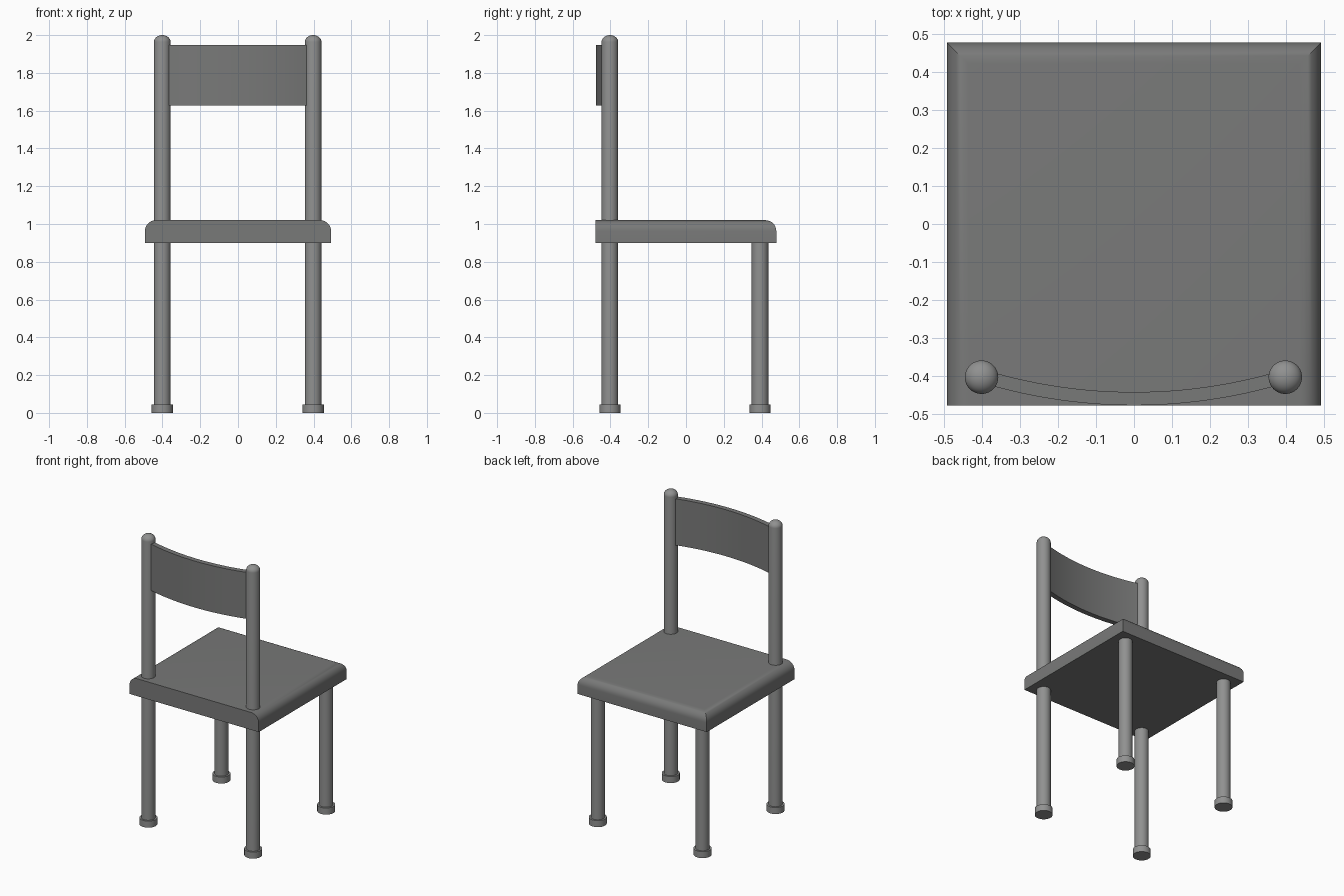
import bpy, bmesh
from math import sin, cos, pi, asin

if "Cube" in bpy.data.objects:
    bpy.data.objects.remove(bpy.data.objects["Cube"])


def paint(name, grey):
    mat = bpy.data.materials.new(name)
    mat.diffuse_color = (grey, grey * 1.01, grey, 1)
    mat.use_nodes = True
    mat.node_tree.nodes["Principled BSDF"].inputs["Base Color"].default_value = mat.diffuse_color
    return mat


PANEL = paint("dark_panel", 0.19)
METAL = paint("grey_metal", 0.28)


def finish(name, bm, mat):
    bmesh.ops.recalc_face_normals(bm, faces=bm.faces)
    mesh = bpy.data.meshes.new(name)
    bm.to_mesh(mesh)
    bm.free()
    mesh.materials.append(mat)
    ob = bpy.data.objects.new(name, mesh)
    bpy.context.collection.objects.link(ob)
    bpy.ops.object.select_all(action='DESELECT')
    ob.select_set(True)
    bpy.context.view_layer.objects.active = ob
    bpy.ops.object.shade_smooth_by_angle(angle=pi / 6)
    return ob


def lathe(name, profile, x, y, sides=40):
    """Stack rings of (radius, z) around a vertical axis and cap both ends."""
    bm = bmesh.new()
    rings = [[bm.verts.new((x + r * cos(2 * pi * i / sides), y + r * sin(2 * pi * i / sides), z))
              for i in range(sides)] for r, z in profile]
    for a, b in zip(rings, rings[1:]):
        for i in range(sides):
            j = (i + 1) % sides
            bm.faces.new((a[i], a[j], b[j], b[i]))
    bm.faces.new(rings[0])
    bm.faces.new(rings[-1])
    return finish(name, bm, METAL)


# Seat: slab with rounded top edges on the +y side and both flanks
W, D, Z0, Z1 = 0.4925, 0.478, 0.90, 1.02
bm = bmesh.new()
bmesh.ops.create_cube(bm, size=1)
for v in bm.verts:
    v.co = (v.co.x * 2 * W, v.co.y * 2 * D, Z0 if v.co.z < 0 else Z1)
top_edges = [e for e in bm.edges if all(v.co.z > 1 for v in e.verts)
             and not all(v.co.y < 0 for v in e.verts)]
bmesh.ops.bevel(bm, geom=top_edges, offset=0.057, offset_type='OFFSET',
                segments=8, profile=0.5, affect='EDGES')
finish("seat", bm, PANEL)

# Posts, short legs and feet
R, DOME = 0.044, 0.036
BACK_Y, FRONT_Y = -0.403, 0.392
dome = [(R * cos(t), 2 - DOME + DOME * sin(t)) for t in [pi / 2 * i / 10 for i in range(10)]]
dome.append((0.002, 2.0))
for side, x in (("left", -0.401), ("right", 0.398)):
    lathe(f"back_post_{side}", [(R, 0.02)] + dome, x, BACK_Y)
    lathe(f"seat_leg_{side}", [(R, 0.02), (R, 0.91)], x, FRONT_Y)
    for place, y in (("back", BACK_Y), ("front", FRONT_Y)):
        lathe(f"foot_{place}_{side}", [(0.056, 0), (0.056, 0.045)], x, y)

# Backrest: curved panel between the posts
RO, TH, CY, N = 1.39, 0.035, 0.913, 24
half = asin(0.38 / (RO - TH / 2))
angles = [-half + 2 * half * i / N for i in range(N + 1)]
outline = [(RO * sin(a), CY - RO * cos(a)) for a in angles]
outline += [((RO - TH) * sin(a), CY - (RO - TH) * cos(a)) for a in reversed(angles)]
bm = bmesh.new()
face = bm.faces.new([bm.verts.new((x, y, 1.628)) for x, y in outline])
ext = bmesh.ops.extrude_face_region(bm, geom=[face], use_keep_orig=True)
bmesh.ops.translate(bm, vec=(0, 0, 0.32),
                    verts=[g for g in ext["geom"] if isinstance(g, bmesh.types.BMVert)])
finish("backrest", bm, PANEL)
